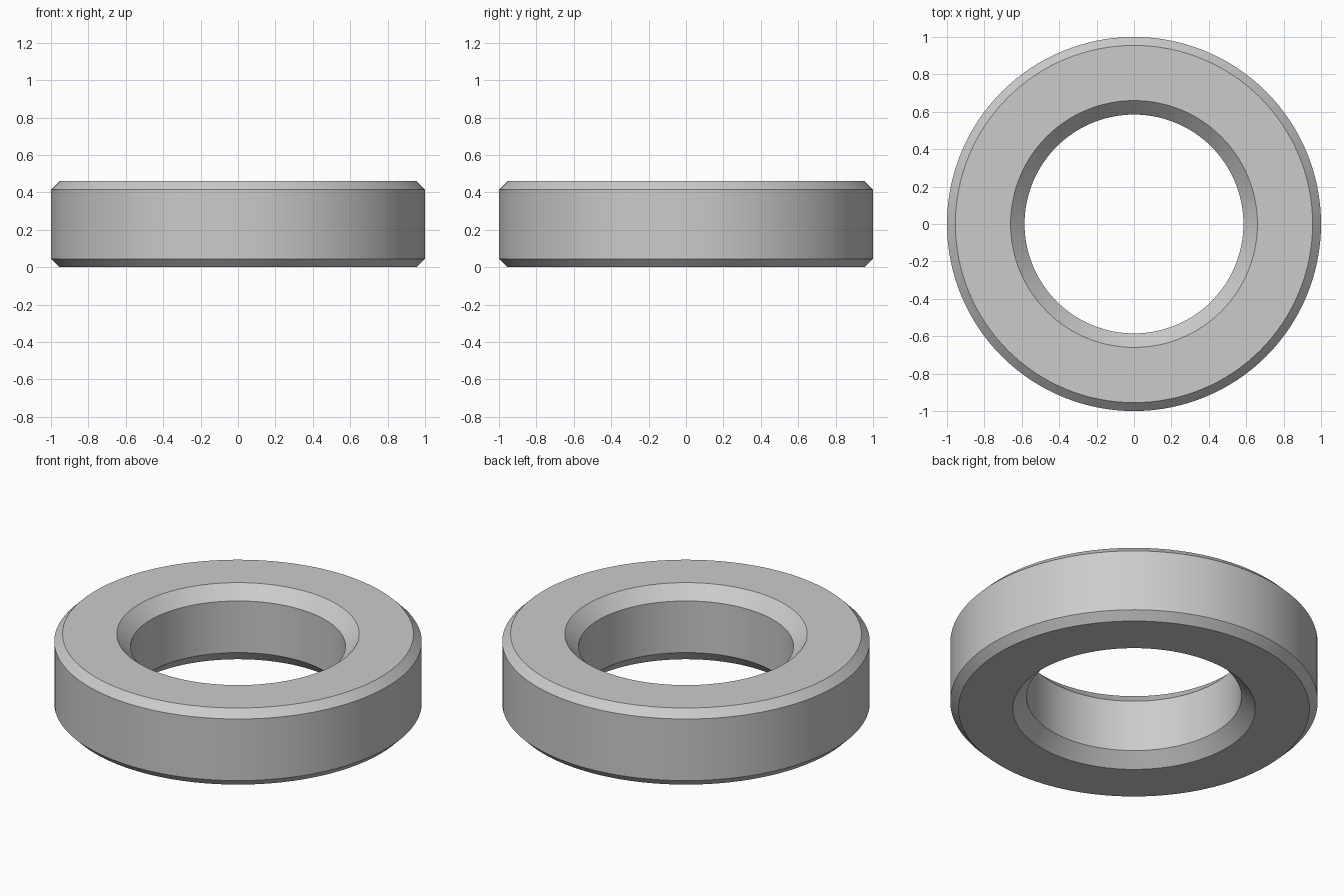
import bpy, bmesh, math
from mathutils import Matrix

cube = bpy.data.objects.get("Cube")
if cube:
    bpy.data.objects.remove(cube, do_unlink=True)

# Dimensions
OUTER, BORE, HEIGHT = 1.0, 0.585, 0.46
RIM_CUT, BORE_CUT = 0.045, 0.075
SEGMENTS = 128

# Grey metal
metal = bpy.data.materials.new("grey metal")
metal.use_nodes = True
grey = (0.6, 0.6, 0.6, 1)
metal.diffuse_color = grey
metal.node_tree.nodes["Principled BSDF"].inputs["Base Color"].default_value = grey

# Chamfered section (radius, height), counter-clockwise
section = [
    (BORE + BORE_CUT, 0), (OUTER - RIM_CUT, 0),
    (OUTER, RIM_CUT), (OUTER, HEIGHT - RIM_CUT),
    (OUTER - RIM_CUT, HEIGHT), (BORE + BORE_CUT, HEIGHT),
    (BORE, HEIGHT - BORE_CUT), (BORE, BORE_CUT),
]

# Spin the section into a closed ring
bm = bmesh.new()
verts = [bm.verts.new((r, 0, z)) for r, z in section]
edges = [bm.edges.new((a, b)) for a, b in zip(verts, verts[1:] + verts[:1])]
bmesh.ops.spin(bm, geom=verts + edges, cent=(0, 0, 0), axis=(0, 0, 1),
               angle=math.tau, steps=SEGMENTS)
bmesh.ops.remove_doubles(bm, verts=bm.verts, dist=0.0001)
bmesh.ops.recalc_face_normals(bm, faces=bm.faces)
mesh = bpy.data.meshes.new("chamfered_ring")
bm.to_mesh(mesh)
bm.free()
mesh.materials.append(metal)

ring = bpy.data.objects.new("chamfered_ring", mesh)
bpy.context.collection.objects.link(ring)

# Smooth round walls, crisp chamfer edges
bpy.ops.object.select_all(action='DESELECT')
ring.select_set(True)
bpy.context.view_layer.objects.active = ring
bpy.ops.object.shade_smooth_by_angle(angle=math.radians(30))
